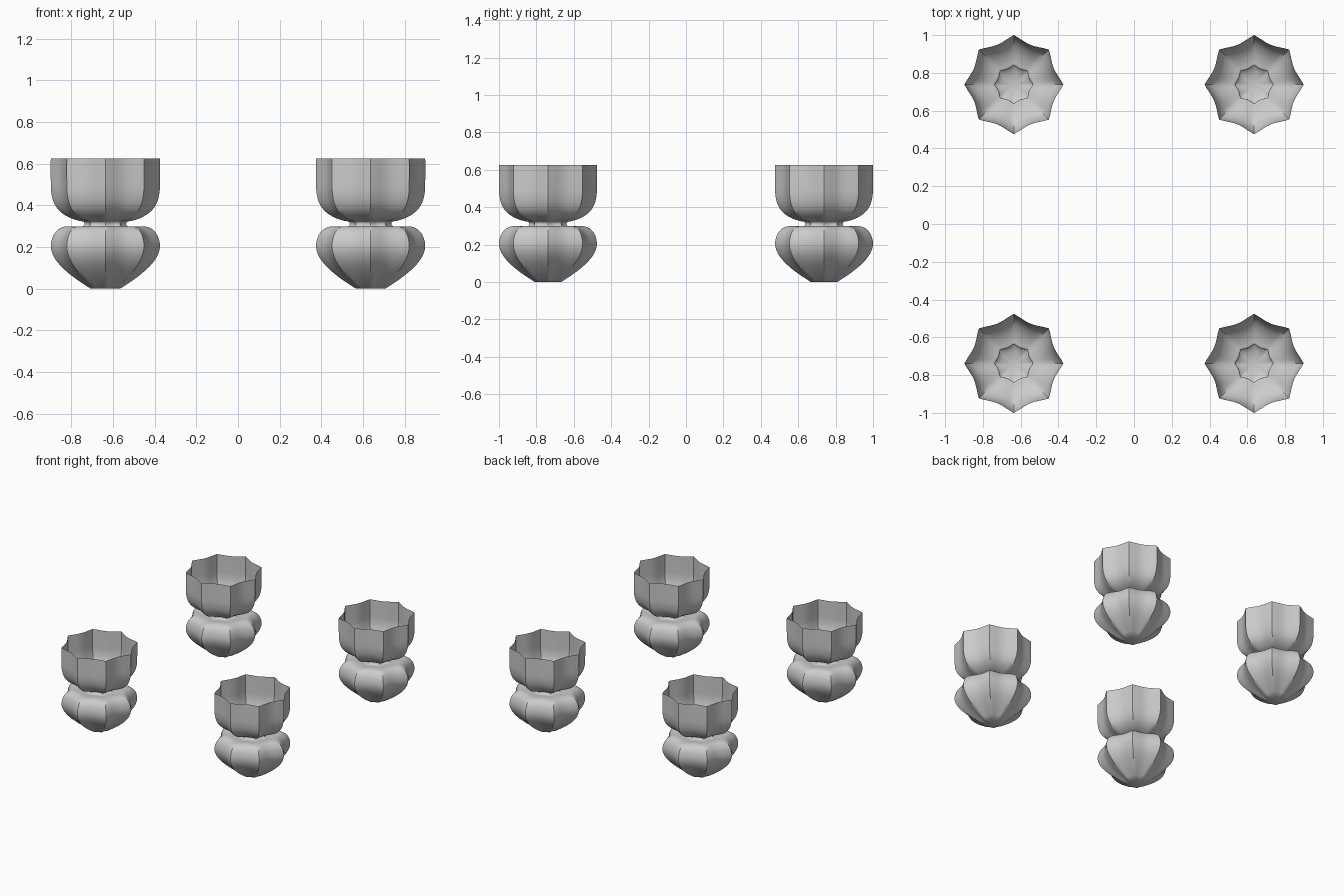
import bpy, bmesh, math
from mathutils import Vector

if "Cube" in bpy.data.objects:
    bpy.data.objects.remove(bpy.data.objects["Cube"])

LOBES, STEPS = 8, 8          # ridges around, segments between ridges
DEPTH = 0.13                 # how far the flutes sink between ridges

# ridge profile (radius, z): lower bulb, neck, open cup
BULB = [(0.07, 0.0), (0.145, 0.05), (0.21, 0.105), (0.248, 0.155), (0.262, 0.205),
        (0.25, 0.255), (0.225, 0.285), (0.195, 0.298), (0.155, 0.299), (0.118, 0.296)]
NECK = [(0.103, 0.303), (0.1, 0.312), (0.106, 0.322)]
CUP = [(0.135, 0.328), (0.18, 0.345), (0.222, 0.375), (0.248, 0.415), (0.26, 0.465),
       (0.262, 0.52), (0.262, 0.625)]


def smooth_profile(pts, n=3):
    # Catmull-Rom through the profile points
    p = [Vector(q) for q in pts]
    p = [2 * p[0] - p[1]] + p + [2 * p[-1] - p[-2]]
    out = []
    for i in range(1, len(p) - 2):
        a, b, c, d = p[i - 1:i + 3]
        for k in range(n):
            t = k / n
            out.append(0.5 * (2 * b + (c - a) * t + (2 * a - 5 * b + 4 * c - d) * t * t
                              + (3 * b - a - 3 * c + d) * t ** 3))
    return out + [p[-2]]


def fluted_vessel_mesh():
    bm = bmesh.new()
    n = LOBES * STEPS
    rings = []
    for r, z in smooth_profile(BULB + NECK + CUP):
        z = max(z, 0.0)
        ring = []
        for i in range(n):
            a = 2 * math.pi * i / n
            f = 1 - DEPTH * math.sin(math.pi * (i % STEPS) / STEPS)
            ring.append(bm.verts.new((r * f * math.cos(a), r * f * math.sin(a), z)))
        rings.append(ring)
    for lo, hi in zip(rings, rings[1:]):
        for i in range(n):
            j = (i + 1) % n
            bm.faces.new((lo[i], lo[j], hi[j], hi[i]))
    # closed flat foot
    centre = bm.verts.new((0, 0, 0))
    for i in range(n):
        bm.faces.new((centre, rings[0][(i + 1) % n], rings[0][i]))
    me = bpy.data.meshes.new("fluted_vessel")
    bm.to_mesh(me)
    bm.free()
    return me


# four matching vessels at the corners
mesh = fluted_vessel_mesh()
for side, sx in (("left", -1), ("right", 1)):
    for end, sy in (("front", -1), ("back", 1)):
        ob = bpy.data.objects.new(f"fluted_foot_{end}_{side}", mesh.copy())
        ob.location = (sx * 0.636, sy * 0.738, 0)
        bpy.context.collection.objects.link(ob)
        bpy.ops.object.select_all(action='DESELECT')
        ob.select_set(True)
        bpy.context.view_layer.objects.active = ob
        bpy.ops.object.shade_smooth_by_angle(angle=math.radians(40))
